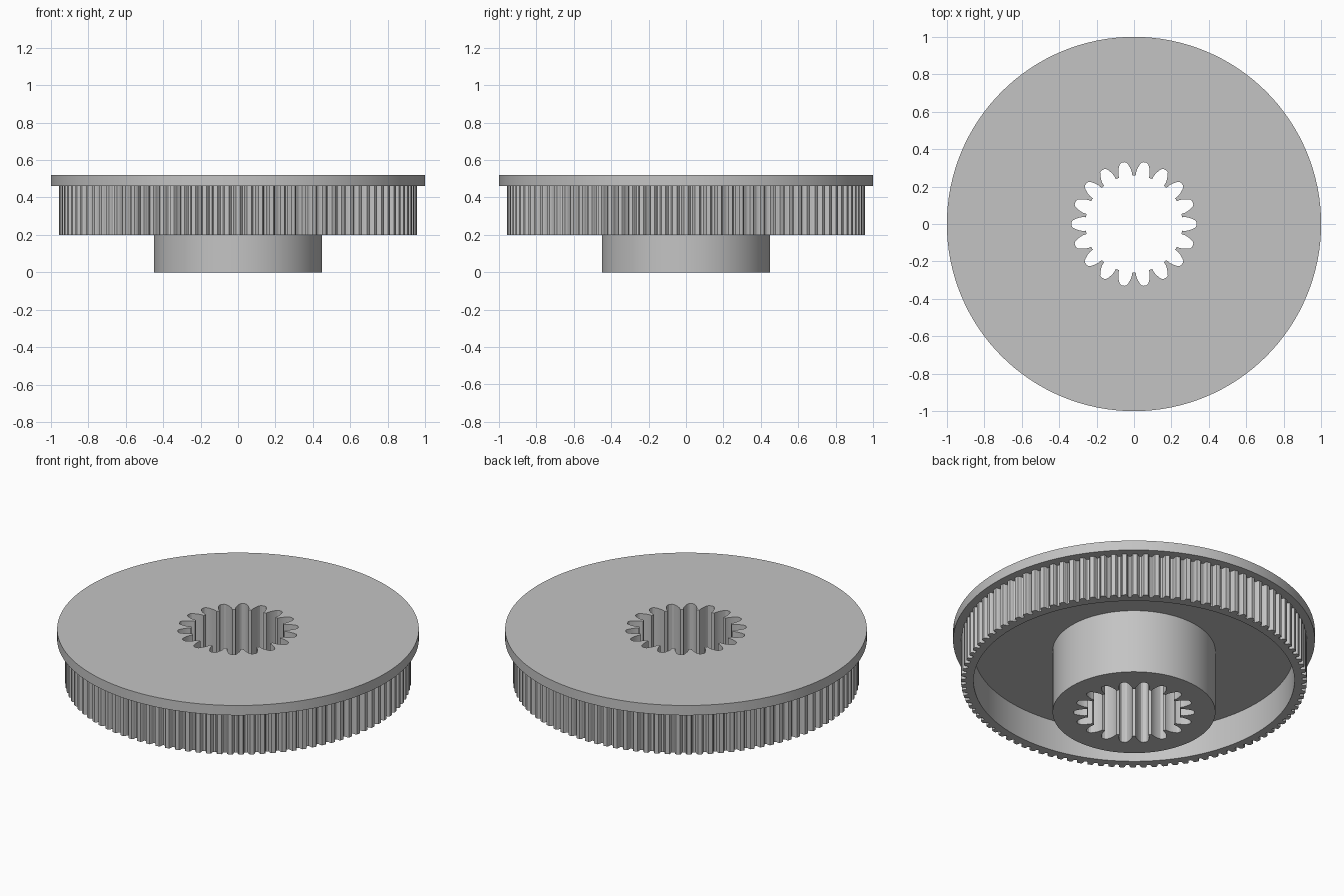
import bpy
import bmesh
from math import cos, sin, pi, tau, atan2, hypot

cube = bpy.data.objects.get("Cube")
if cube:
    bpy.data.objects.remove(cube, do_unlink=True)

grey = bpy.data.materials.new("plain grey")
grey.use_nodes = True
COLOUR = (0.55, 0.55, 0.55, 1)
grey.diffuse_color = COLOUR
grey.node_tree.nodes["Principled BSDF"].inputs["Base Color"].default_value = COLOUR

# Heights of the stacked sections
RIM_BOTTOM, WEB_BOTTOM, FLANGE_BOTTOM, TOP = 0.2, 0.39, 0.46, 0.52
HUB_RADIUS, RIM_INNER = 0.45, 0.887


def circle(radius, count=128):
    return [(radius * cos(tau * i / count), radius * sin(tau * i / count))
            for i in range(count)]


def toothed(count, half_profile):
    """Repeat a mirrored (radius, half width) profile around the axis."""
    profile = [(r, -w) for r, w in half_profile] + \
              [(r, w) for r, w in reversed(half_profile)]
    points = []
    for i in range(count):
        for x, y in profile:
            radius, angle = hypot(x, y), atan2(y, x) + tau * i / count
            points.append((radius * cos(angle), radius * sin(angle)))
    return points


def ring(name, outer, inner, bottom, top):
    """Solid prism between an outer and an inner outline."""
    bm = bmesh.new()
    edges = []
    for outline in (outer, inner):
        verts = [bm.verts.new((x, y, bottom)) for x, y in outline]
        edges += [bm.edges.new((a, b)) for a, b in zip(verts, verts[1:] + verts[:1])]
    bmesh.ops.triangle_fill(bm, edges=edges, use_beauty=True)
    lifted = bmesh.ops.extrude_face_region(bm, geom=bm.faces[:], use_keep_orig=True)
    bmesh.ops.translate(bm, vec=(0, 0, top - bottom),
                        verts=[g for g in lifted["geom"] if isinstance(g, bmesh.types.BMVert)])
    bmesh.ops.recalc_face_normals(bm, faces=bm.faces[:])
    mesh = bpy.data.meshes.new(name)
    bm.to_mesh(mesh)
    bm.free()
    mesh.materials.append(grey)
    obj = bpy.data.objects.new(name, mesh)
    bpy.context.collection.objects.link(obj)
    bpy.ops.object.select_all(action="DESELECT")
    obj.select_set(True)
    bpy.context.view_layer.objects.active = obj
    bpy.ops.object.shade_smooth_by_angle(angle=pi / 6)


# Splined bore: rounded grooves with narrow teeth between them
bore = toothed(18, [(0.257, 0.036), (0.275, 0.037), (0.295, 0.033), (0.315, 0.026),
                    (0.328, 0.019), (0.334, 0.009)])
# Fine belt teeth around the rim
belt_teeth = toothed(100, [(0.929, 0.023), (0.933, 0.019), (0.950, 0.016), (0.956, 0.011)])

ring("top_flange", circle(1), bore, FLANGE_BOTTOM, TOP)
ring("toothed_rim", belt_teeth, circle(RIM_INNER), RIM_BOTTOM, FLANGE_BOTTOM)
ring("web_plate", circle(RIM_INNER), circle(HUB_RADIUS), WEB_BOTTOM, FLANGE_BOTTOM)
ring("splined_hub", circle(HUB_RADIUS), bore, 0, FLANGE_BOTTOM)
